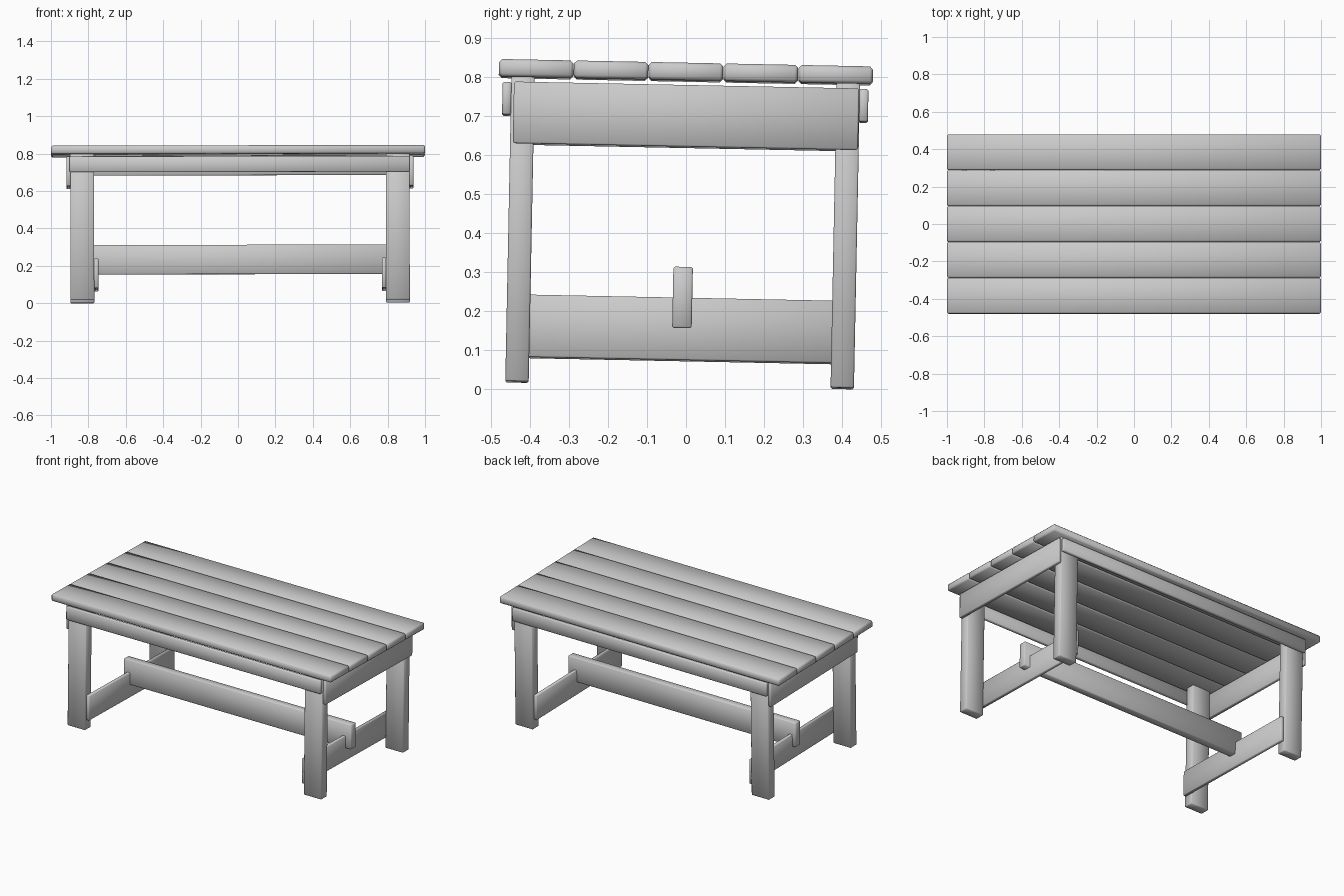
import bpy
from mathutils import Matrix, Vector

cube = bpy.data.objects.get("Cube")
if cube:
    bpy.data.objects.remove(cube, do_unlink=True)

# Single plain grey finish
grey = bpy.data.materials.new("weathered_grey")
grey.use_nodes = True
colour = (0.6, 0.6, 0.6, 1)
grey.diffuse_color = colour
grey.node_tree.nodes["Principled BSDF"].inputs["Base Color"].default_value = colour

# The whole table leans slightly backward about a line under the top
pivot = Vector((0, 0, 0.83))
lean = (Matrix.Translation(pivot) @ Matrix.Rotation(-0.02, 4, "X")
        @ Matrix.Rotation(-0.002, 4, "Y") @ Matrix.Translation(-pivot))


def board(name, x, y, z, bevel=0.004):
    """Softly shaded board spanning the given x, y and z ranges."""
    bpy.ops.mesh.primitive_cube_add(size=1)
    ob = bpy.context.object
    ob.name = name
    spans = (x, y, z)
    centre = Vector([(a + b) / 2 for a, b in spans])
    size = Matrix.Diagonal([b - a for a, b in spans] + [1])
    ob.data.transform(lean @ Matrix.Translation(centre) @ size)
    ob.data.materials.append(grey)
    mod = ob.modifiers.new("eased_edges", "BEVEL")
    mod.width = bevel
    mod.segments = 1
    bpy.ops.object.shade_smooth()
    return ob


# Five top planks
pitch, half = 0.192, 0.0955
for i in range(5):
    y = (i - 2) * pitch
    board(f"top_plank_{i + 1}", (-1, 1), (y - half, y + half), (0.79, 0.835), 0.008)

# Parts mirrored about the slightly offset frame centre
mid = 0.01
for side, sx in (("right", -1), ("left", 1)):
    def across(a, b):
        return sorted((mid + sx * a, mid + sx * b))

    for end, sy in (("front", -1), ("back", 1)):
        board(f"{end}_{side}_leg", across(0.78, 0.907),
              sorted((sy * 0.387, sy * 0.447)), (0.01, 0.793))
    board(f"{side}_upper_rail", across(0.905, 0.928), (-0.44, 0.445), (0.62, 0.778))
    board(f"{side}_lower_rail", across(0.758, 0.781), (-0.437, 0.437), (0.073, 0.233))

# Long rails under the top edge
for end, sy in (("front", -1), ("back", 1)):
    board(f"{end}_rail", (-0.9, 0.917), sorted((sy * 0.446, sy * 0.469)), (0.693, 0.777))

# Centre stretcher resting across the lower rails
board("stretcher", (-0.795, 0.83), (-0.022, 0.028), (0.155, 0.312))
